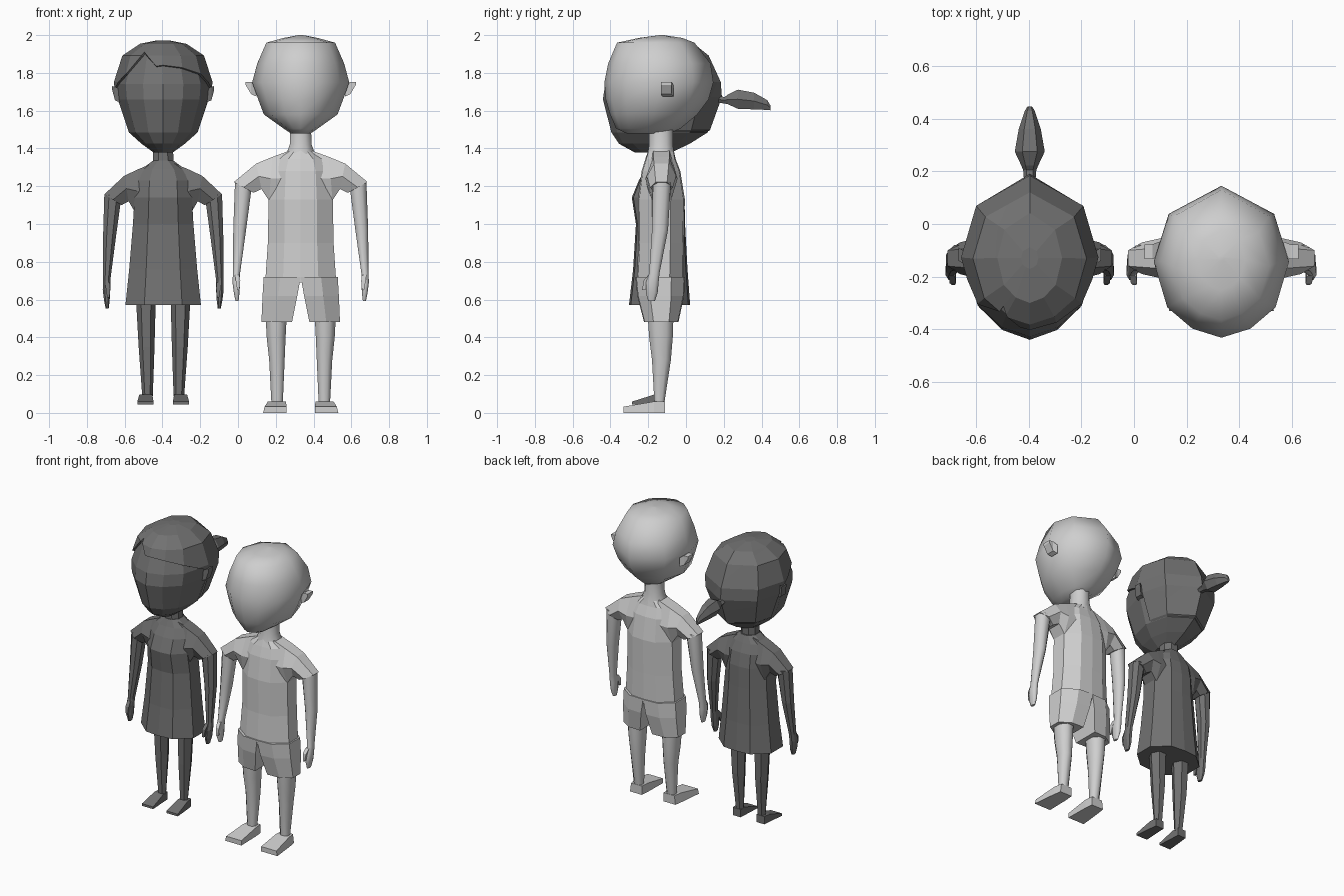
import bpy, bmesh, math
from mathutils import Vector

if "Cube" in bpy.data.objects:
    bpy.data.objects.remove(bpy.data.objects["Cube"])


def material(name, v):
    m = bpy.data.materials.new(name)
    m.diffuse_color = (v, v, v, 1)
    m.use_nodes = True
    m.node_tree.nodes["Principled BSDF"].inputs["Base Color"].default_value = m.diffuse_color
    return m


LIGHT = material("light_grey", 0.62)
DARK = material("dark_grey", 0.165)

# normalised cross-sections (x, y)
HEAD = [(0, -1), (.43, -.88), (.8, -.6), (1, 0), (.78, .63), (0, 1),
        (-.78, .63), (-1, 0), (-.8, -.6), (-.43, -.88)]
BODY = [(0, -1), (.5, -.94), (1, -.4), (1, .4), (.5, .94), (0, 1),
        (-.5, .94), (-1, .4), (-1, -.4), (-.5, -.94)]
OCT = [(-.45, -1), (.45, -1), (1, -.45), (1, .45), (.45, 1), (-.45, 1), (-1, .45), (-1, -.45)]
SHORT = [(-1, -1), (.1, -.96), (1, -.45), (1, .45), (.1, .96), (-1, 1)]
HEX = [(math.cos(math.radians(60 * i)), math.sin(math.radians(60 * i))) for i in range(6)]
QUAD = [(-1, -1), (1, -1), (1, 1), (-1, 1)]


def build(name, rings, ox, mat, pair=False, smooth=False):
    """Skin a list of point rings; pair also adds the mirrored copy."""
    bm = bmesh.new()
    for s in ((1, -1) if pair else (1,)):
        vr = [[bm.verts.new((p[0] * s + ox, p[1], p[2])) for p in r] for r in rings]
        n = len(vr[0])
        for a, b in zip(vr, vr[1:]):
            for i in range(n):
                bm.faces.new((a[i], a[(i + 1) % n], b[(i + 1) % n], b[i]))
        bm.faces.new(vr[0])
        bm.faces.new(vr[-1])
    bmesh.ops.recalc_face_normals(bm, faces=bm.faces)
    me = bpy.data.meshes.new(name)
    bm.to_mesh(me)
    bm.free()
    me.materials.append(mat)
    ob = bpy.data.objects.new(name, me)
    bpy.context.collection.objects.link(ob)
    if smooth:
        bpy.ops.object.select_all(action='DESELECT')
        ob.select_set(True)
        bpy.context.view_layer.objects.active = ob
        bpy.ops.object.shade_smooth_by_angle(angle=math.radians(65))
    return ob


def stack(rows, plan):
    """rows: (z, centre x, half width, front y, back y)"""
    return [[(cx + u * w, (f + b) / 2 + v * (b - f) / 2, z) for u, v in plan]
            for z, cx, w, f, b in rows]


def along_y(rows, plan=QUAD):
    """rows: (y, centre x, half width, low z, high z)"""
    return [[(cx + u * w, y, (lo + hi) / 2 + v * (hi - lo) / 2) for u, v in plan]
            for y, cx, w, lo, hi in rows]


def shared(who, ox, mat, k, dz, smooth):
    """Sleeves, arms and thumbs; k scales widths, dz shifts heights."""
    rings = []
    for tx, tz, bx, bz, h in [(.06, 1.388, .09, 1.1, .085), (.15, 1.355, .168, 1.125, .085),
                              (.235, 1.32, .208, 1.185, .078), (.354, 1.222, .25, 1.165, .06)]:
        t, b = Vector((tx * k, -.13, tz + dz)), Vector((bx * k, -.13, bz + dz))
        y = Vector((0, h, 0))
        rings.append([t - y * .5, t + y * .5, (t + b) / 2 + y, b + y * .6, b - y * .6, (t + b) / 2 - y])
    build(who + "_sleeves", rings, ox, mat, True)
    s = .6 * dz
    arm = [(1.22 + dz, .302, .046, -.175, -.08), (.97 + s, .323, .034, -.18, -.095),
           (.74 + s, .34, .019, -.195, -.14), (.69 + s, .341, .02, -.212, -.145),
           (.635 + s, .339, .015, -.212, -.15), (.592 + s, .337, .008, -.20, -.165)]
    build(who + "_arms", stack([(z, c * k, w, f, b) for z, c, w, f, b in arm], OCT), ox, mat, True, smooth)
    build(who + "_thumbs", stack([(.73 + s, .336 * k, .012, -.20, -.17),
                                  (.70 + s, .332 * k, .012, -.225, -.19),
                                  (.65 + s, .33 * k, .006, -.232, -.216)], QUAD), ox, mat, True)


# ---------------- boy ----------------
BX = .332
build("boy_head", stack([(1.478, 0, .05, -.31, -.09), (1.505, 0, .09, -.37, -.03),
                         (1.58, 0, .195, -.402, .06), (1.66, 0, .225, -.425, .12),
                         (1.75, 0, .257, -.432, .145), (1.85, 0, .23, -.412, .13),
                         (1.96, 0, .182, -.365, .045), (1.985, 0, .09, -.25, -.02),
                         (2.0, 0, .012, -.14, -.12)], HEAD), BX, LIGHT, smooth=True)
build("boy_ears", [[(x, yc + u * .028, zc + v * h) for u, v in QUAD]
                   for x, yc, zc, h in [(.235, -.095, 1.705, .03), (.262, -.105, 1.72, .033),
                                        (.292, -.105, 1.745, .008)]], BX, LIGHT, True)
build("boy_neck", stack([(1.36, 0, .08, -.205, -.06), (1.42, 0, .058, -.195, -.07),
                         (1.52, 0, .054, -.195, -.07)], OCT), BX, LIGHT, smooth=True)
build("boy_shirt", stack([(.69, 0, .188, -.262, -.012), (.9, 0, .174, -.252, -.01),
                          (1.13, 0, .17, -.255, -.006), (1.28, 0, .158, -.235, -.03),
                          (1.345, 0, .13, -.215, -.055), (1.39, 0, .062, -.2, -.065)], BODY), BX, LIGHT)
shared("boy", BX, LIGHT, 1, 0, True)
build("boy_shorts", stack([(.72, .098, .098, -.268, -.006), (.62, .11, .092, -.258, -.01),
                           (.48, .127, .081, -.222, -.04)], SHORT), BX, LIGHT, True)
build("boy_legs", stack([(.55, .13, .058, -.205, -.065), (.4, .13, .05, -.195, -.07),
                         (.28, .126, .041, -.18, -.08), (.05, .125, .03, -.167, -.115)], OCT),
      BX, LIGHT, True, True)
feet = along_y([(-.112, .128, .045, 0, .06), (-.17, .13, .052, 0, .06), (-.33, .137, .062, 0, .033)])
build("boy_feet", [[(p[0] - (.008 if p[2] > .01 and p[0] > .13 else 0), p[1], p[2]) for p in r]
                   for r in feet], BX, LIGHT, True)

# ---------------- girl ----------------
GX = -.396
SKULL = [(1.378, 0, .05, -.27, -.08), (1.425, 0, .115, -.355, .02), (1.485, 0, .182, -.395, .115),
         (1.66, 0, .24, -.44, .178), (1.74, 0, .248, -.428, .172), (1.88, 0, .203, -.372, .108),
         (1.942, 0, .11, -.29, .03), (1.96, 0, .02, -.16, -.1)]
build("girl_head", stack(SKULL, HEAD), GX, DARK)

# hair: slightly larger shell with the face area cut away
hair = build("girl_hair", stack([(z + .012, 0, w + .013, f - .01, b + .012)
                                 for z, c, w, f, b in SKULL], HEAD), GX, DARK)
bm = bmesh.new()
bm.from_mesh(hair.data)
for co, no in [((GX, -.10, 1.7), (0, 1, 0)), ((GX, -.14, 1.72), (0, .46, 1)),
               ((GX - .1, 0, 1.91), (1.2, 0, 1)), ((GX - .1, 0, 1.91), (-1.2, 0, 1))]:
    bmesh.ops.bisect_plane(bm, geom=bm.verts[:] + bm.edges[:] + bm.faces[:],
                           plane_co=co, plane_no=no)
gone = []
for f in bm.faces:
    c = f.calc_center_median()
    below = c.z < 1.72 - .46 * (c.y + .14)
    notch = c.z < 1.91 - 1.2 * abs(c.x - GX + .1)
    if (c.y < -.10 and (below or notch)) or c.z < 1.41:
        gone.append(f)
bmesh.ops.delete(bm, geom=gone, context='FACES')
bm.to_mesh(hair.data)
bm.free()
mod = hair.modifiers.new("thickness", 'SOLIDIFY')
mod.thickness = .012
mod.offset = -1

build("ponytail", along_y([(.17, 0, .022, 1.64, 1.68), (.205, 0, .025, 1.635, 1.675),
                           (.222, 0, .032, 1.63, 1.69), (.275, 0, .057, 1.602, 1.719),
                           (.36, 0, .042, 1.6, 1.702), (.43, 0, .019, 1.6, 1.66),
                           (.447, 0, .008, 1.6, 1.63)], HEX), GX, DARK)
build("girl_ears", [[(x, yc + u * .025, zc + v * h) for u, v in QUAD]
                    for x, yc, zc, h in [(.23, -.13, 1.68, .035), (.255, -.125, 1.69, .036),
                                         (.27, -.115, 1.72, .01)]], GX, DARK, True)
build("girl_neck", stack([(1.3, 0, .055, -.19, -.08), (1.42, 0, .052, -.19, -.08)], OCT), GX, DARK)
build("girl_dress", stack([(.57, 0, .2, -.302, .022), (.76, 0, .18, -.28, .008),
                           (1.0, 0, .16, -.265, -.005), (1.14, 0, .152, -.287, -.008),
                           (1.23, 0, .145, -.25, -.025), (1.29, 0, .115, -.215, -.05),
                           (1.335, 0, .055, -.195, -.07)], BODY), GX, DARK)
shared("girl", GX, DARK, .88, -.065, False)
build("girl_legs", stack([(.62, .092, .053, -.195, -.075), (.35, .088, .042, -.185, -.085),
                          (.09, .083, .028, -.165, -.115)], HEX), GX, DARK, True)
build("girl_feet", along_y([(-.115, .09, .03, .045, .098), (-.165, .092, .034, .045, .098),
                            (-.285, .094, .043, .045, .06)]), GX, DARK, True)
